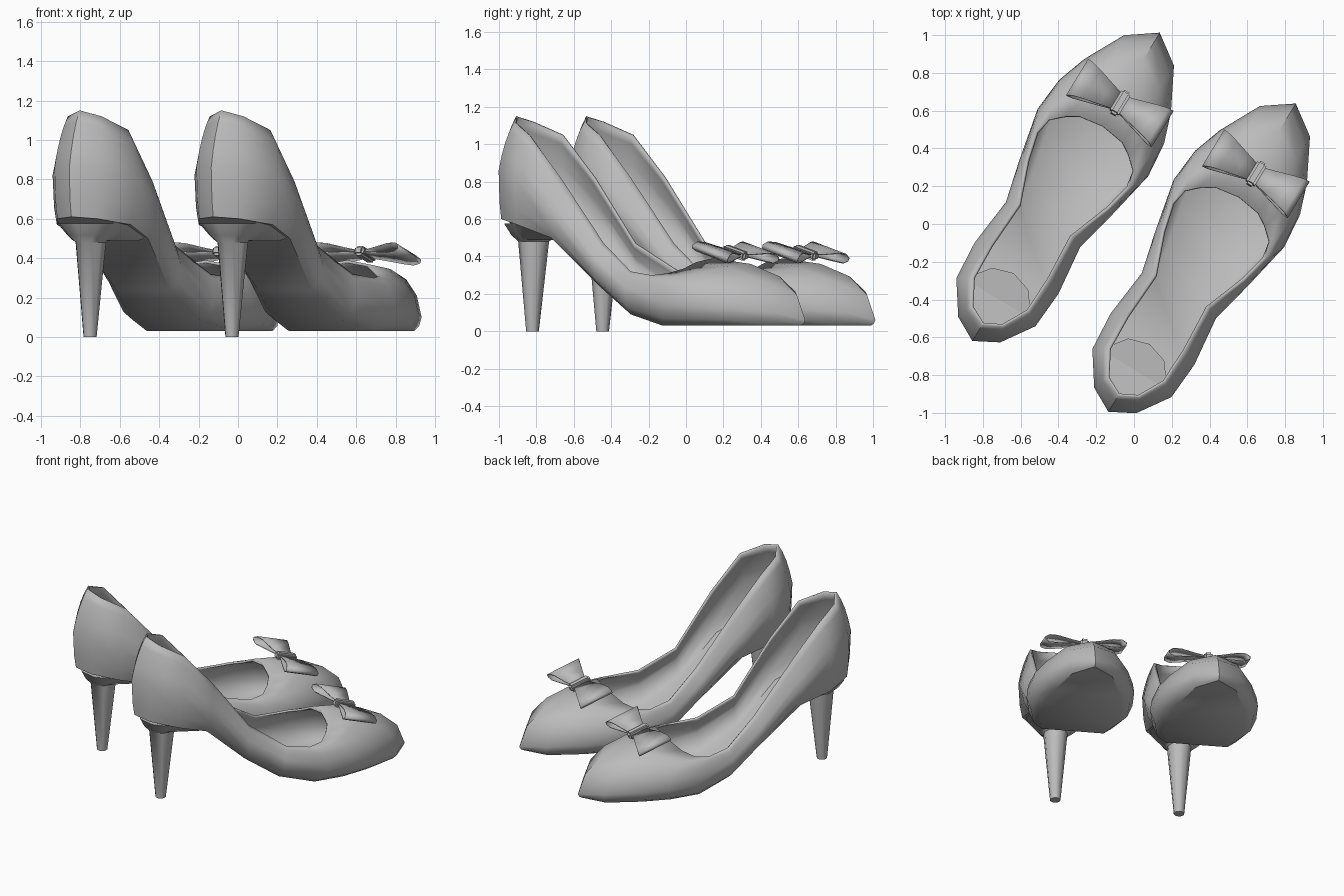
import bpy, bmesh, math
from mathutils import Vector

if "Cube" in bpy.data.objects:
    bpy.data.objects.remove(bpy.data.objects["Cube"], do_unlink=True)

grey = bpy.data.materials.new("soft_grey")
grey.use_nodes = True
COLOUR = (0.5, 0.5, 0.5, 1)
grey.diffuse_color = COLOUR
grey.node_tree.nodes["Principled BSDF"].inputs["Base Color"].default_value = COLOUR

# Each shoe stands in its own frame: x across, y towards the toe
YAW = -math.radians(31.3)
SHOES = {"left": (0.342, -0.208, 0), "right": (-0.378, 0.167, 0)}


def place(name, bm, side, thickness=0, angle=40):
    """Turn a bmesh into a smooth shaded part of one shoe."""
    bmesh.ops.remove_doubles(bm, verts=bm.verts, dist=0.0005)
    bmesh.ops.recalc_face_normals(bm, faces=bm.faces)
    mesh = bpy.data.meshes.new(name)
    bm.to_mesh(mesh)
    bm.free()
    mesh.materials.append(grey)
    ob = bpy.data.objects.new(side + "_" + name, mesh)
    bpy.context.collection.objects.link(ob)
    ob.location = SHOES[side]
    ob.rotation_euler.z = YAW
    bpy.ops.object.select_all(action="DESELECT")
    ob.select_set(True)
    bpy.context.view_layer.objects.active = ob
    bpy.ops.object.shade_smooth_by_angle(angle=math.radians(angle))
    if thickness:
        mod = ob.modifiers.new("lining", "SOLIDIFY")
        mod.thickness = thickness
        mod.offset = -1
    return ob


# Half outlines from heel back to toe tip: (along, across, height)
RIM = [(-.82, 0, 1.15), (-.77, .10, 1.12), (-.63, .175, 1.05), (-.43, .18, .82),
       (-.17, .165, .47), (.05, .25, .32), (.20, .285, .30), (.29, .265, .31),
       (.35, .20, .335), (.39, .135, .37), (.41, 0, .39)]
WIDE = [(-.92, 0, .86), (-.85, .13, .86), (-.68, .245, .82), (-.47, .26, .66),
        (-.20, .23, .36), (.03, .285, .20), (.31, .343, .14), (.50, .325, .13),
        (.66, .27, .12), (.88, .155, .10), (.99, 0, .06)]
SOLE = [(-.90, 0, .61), (-.84, .12, .60), (-.68, .22, .57), (-.48, .20, .50),
        (-.20, .16, .24), (.02, .20, .09), (.25, .25, .03), (.45, .25, .03),
        (.63, .21, .03), (.85, .13, .03), (.96, 0, .03)]


def bend(a, corner, b, k, t):
    """Quadratic curve from a to b, pulled by k towards a corner."""
    mid = (a + b) / 2
    c = mid + (corner - mid) * k
    return a * (1 - t) ** 2 + c * 2 * t * (1 - t) + b * t * t


def column(i):
    r, w, s = (Vector((p[1], p[0], p[2])) for p in (RIM[i], WIDE[i], SOLE[i]))
    pull = 0.3 if i < 6 else 0.85
    upper = [bend(r, Vector((w.x, w.y, r.z)), w, pull, t / 4) for t in range(4)]
    lower = [bend(w, Vector((w.x, w.y, s.z)), s, 0.6, t / 2) for t in range(3)]
    return upper + lower


def make_upper(side):
    bm = bmesh.new()
    grids = []
    for sign in (1, -1):
        grid = [[bm.verts.new((p.x * sign, p.y, p.z)) for p in column(i)]
                for i in range(len(RIM))]
        grids.append(grid)
        for a, b in zip(grid, grid[1:]):
            for j in range(len(a) - 1):
                bm.faces.new((a[j], b[j], b[j + 1], a[j + 1]))
    # Sole strips joining both sides
    for i in range(len(RIM) - 1):
        (a, b), (c, d) = ((g[i][-1], g[i + 1][-1]) for g in grids)
        bm.faces.new((a, b, d, c))
    place("shoe_upper", bm, side, 0.015)


def make_heel(side):
    bm = bmesh.new()
    rings = []
    for z, rx, ry, y in ((0, .034, .034, -.717), (.48, .078, .085, -.71),
                         (.515, .125, .13, -.70), (.575, .19, .18, -.68)):
        rings.append([bm.verts.new((rx * math.cos(a), y + ry * math.sin(a), z))
                      for a in (math.tau * (k + .5) / 10 for k in range(10))])
    for a, b in zip(rings, rings[1:]):
        for k in range(10):
            bm.faces.new((a[k], a[k - 1], b[k - 1], b[k]))
    bm.faces.new(rings[0])
    bm.faces.new(rings[-1])
    place("heel", bm, side)
    # Wedge under the seat, running forward into the arch
    bm = bmesh.new()
    low = [(.08, -.76, .492), (.10, -.66, .488), (.15, -.50, .488)]
    high = [(.17, -.76, .585), (.20, -.66, .565), (.195, -.48, .505)]
    for (a, b), (c, d) in zip(zip(low, low[1:]), zip(high, high[1:])):
        flip = [[(-p[0], p[1], p[2]) for p in q] for q in ((a, b), (c, d))]
        for quad in ((a, b, d, c), (*flip[0], flip[1][1], flip[1][0]),
                     (a, b, flip[0][1], flip[0][0])):
            bm.faces.new([bm.verts.new(p) for p in quad])
    place("heel_seat", bm, side)


def make_bow(side):
    # Hollow ribbon loops, flaring away from the knot
    loop = [(.01, .006), (.09, .016), (.18, .030), (.235, .028), (.265, .008),
            (.262, -.012), (.23, -.026), (.17, -.022), (.09, -.014), (.01, -.006)]
    bm = bmesh.new()
    for sign in (1, -1):
        edges = [[bm.verts.new((sign * s, e * (.045 + .27 * s), h)) for s, h in loop]
                 for e in (-1, 1)]
        for k in range(len(loop)):
            bm.faces.new((edges[0][k - 1], edges[0][k], edges[1][k], edges[1][k - 1]))
    bows = [place("bow_loops", bm, side, 0.006, 50)]
    # Knot band
    bm = bmesh.new()
    bmesh.ops.create_cube(bm, size=1)
    bmesh.ops.scale(bm, vec=(.055, .145, .05), verts=bm.verts)
    bmesh.ops.bevel(bm, geom=bm.edges[:], offset=.012, segments=2, affect="EDGES")
    bows.append(place("bow_knot", bm, side))
    for ob in bows:
        ob.location = Vector(SHOES[side]) + Vector((.303, .473, .42))
        ob.rotation_euler.x = -math.radians(18)


for side in SHOES:
    make_upper(side)
    make_heel(side)
    make_bow(side)
